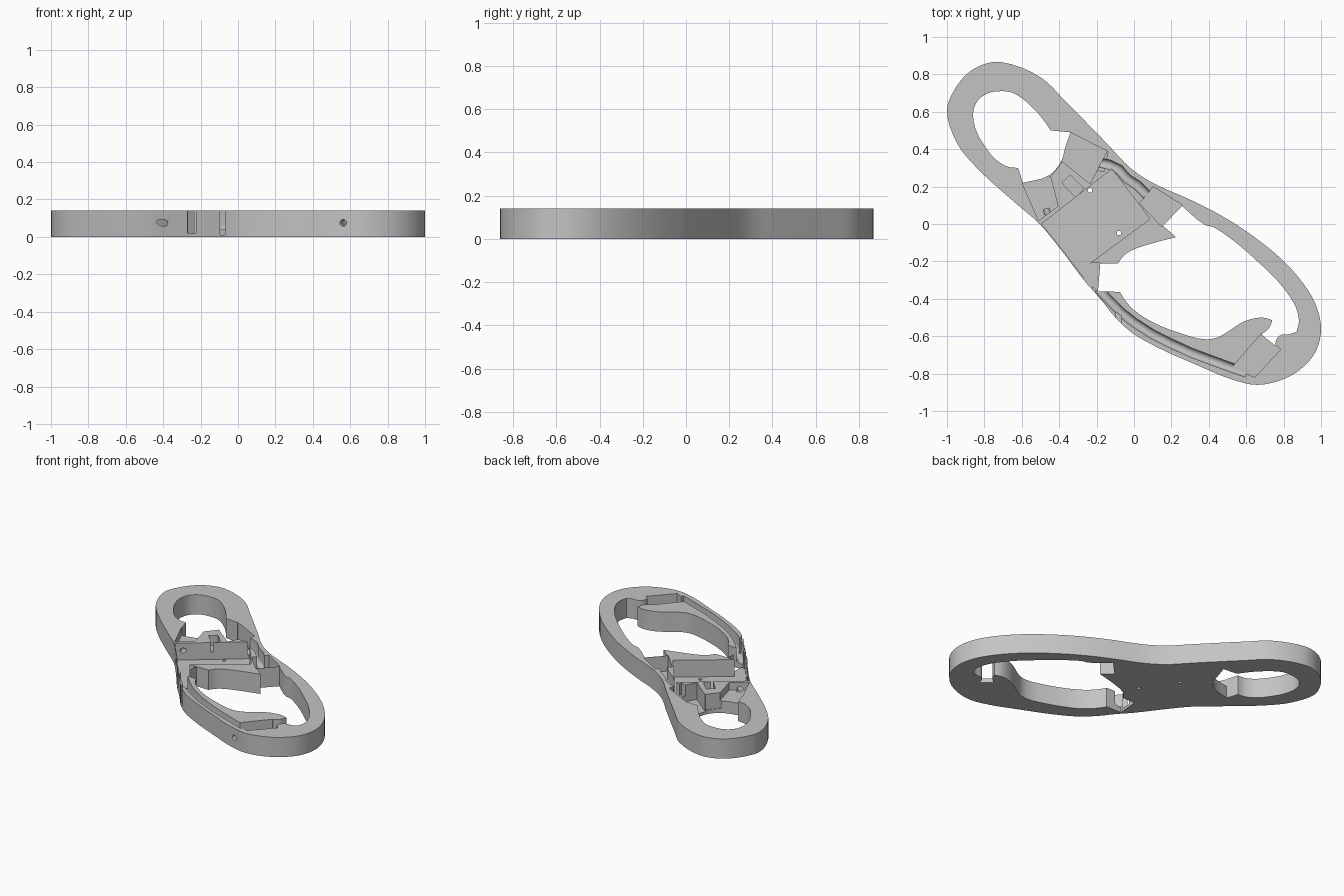
import bpy, bmesh, math
from mathutils import Vector

if "Cube" in bpy.data.objects:
    bpy.data.objects.remove(bpy.data.objects["Cube"])

H = 0.14
grey = bpy.data.materials.new("plain grey")
grey.diffuse_color = (0.55, 0.55, 0.55, 1)
grey.use_nodes = True
grey.node_tree.nodes["Principled BSDF"].inputs["Base Color"].default_value = grey.diffuse_color


def make_object(name, bm):
    bmesh.ops.recalc_face_normals(bm, faces=bm.faces)
    me = bpy.data.meshes.new(name)
    bm.to_mesh(me)
    bm.free()
    ob = bpy.data.objects.new(name, me)
    bpy.context.collection.objects.link(ob)
    return ob


def smooth_loop(pts, n=4, corner=48):
    """Closed curve through the points that keeps sharp corners."""
    pts = [Vector(p) for p in pts]
    k, out = len(pts), []

    def tangent(i, chord):
        a, b = pts[i] - pts[i - 1], pts[(i + 1) % k] - pts[i]
        if math.degrees(a.angle(b)) > corner:
            return chord
        return (a.normalized() + b.normalized()).normalized() * chord.length

    for i in range(k):
        j = (i + 1) % k
        p, q = pts[i], pts[j]
        m0, m1 = tangent(i, q - p), tangent(j, q - p)
        for s in range(n):
            t = s / n
            out.append(p * (2 * t**3 - 3 * t**2 + 1) + m0 * (t**3 - 2 * t**2 + t)
                       + q * (3 * t**2 - 2 * t**3) + m1 * (t**3 - t**2))
    return out


def prism(name, pts, z0, z1):
    bm = bmesh.new()
    face = bm.faces.new([bm.verts.new((p[0], p[1], z0)) for p in pts])
    new = bmesh.ops.extrude_face_region(bm, geom=[face])
    bmesh.ops.translate(bm, vec=(0, 0, z1 - z0),
                        verts=[v for v in new["geom"] if isinstance(v, bmesh.types.BMVert)])
    return make_object(name, bm)


def groove(name, path, r, zc):
    """Round-bottomed channel cutter, open at the top."""
    prof = [(-r, 0.2)] + [(-r * math.cos(a * math.pi / 10), zc - r * math.sin(a * math.pi / 10))
                          for a in range(11)] + [(r, 0.2)]
    bm, rings = bmesh.new(), []
    for i, p in enumerate(path):
        a, b = Vector(path[max(i - 1, 0)]), Vector(path[min(i + 1, len(path) - 1)])
        d = (b - a).normalized()
        rings.append([bm.verts.new((p[0] - d.y * u, p[1] + d.x * u, z)) for u, z in prof])
    for r0, r1 in zip(rings, rings[1:]):
        for j in range(len(prof)):
            k = (j + 1) % len(prof)
            bm.faces.new((r0[j], r0[k], r1[k], r1[j]))
    bm.faces.new(rings[0])
    bm.faces.new(rings[-1])
    return make_object(name, bm)


def drill(name, a, b, r):
    a, b = Vector(a), Vector(b)
    bm = bmesh.new()
    bmesh.ops.create_cone(bm, cap_ends=True, segments=20, radius1=r, radius2=r, depth=(b - a).length)
    ob = make_object(name, bm)
    ob.rotation_euler = (b - a).to_track_quat('Z', 'Y').to_euler()
    ob.location = (a + b) / 2
    return ob


# Outer body
outline = [(-.71, .865), (-.5, .785), (-.37, .66), (-.14, .425), (-.02, .3), (.09, .225), (.3, .13),
           (.43, .065), (.58, -.025), (.78, -.18), (.91, -.325), (.975, -.44), (1, -.56), (.975, -.675),
           (.91, -.76), (.81, -.825), (.66, -.86), (.52, -.83), (.35, -.76), (.13, -.662), (-.01, -.582),
           (-.1, -.5), (-.18, -.4), (-.26, -.31), (-.385, -.145), (-.5, -.005), (-.66, .135), (-.85, .31),
           (-.945, .43), (-1, .61), (-.97, .7), (-.89, .805), (-.8, .855)]
body = prism("frame_body", smooth_loop(outline), 0, H)

# Through openings
small_opening = [(-.71, .71), (-.66, .705), (-.61, .68), (-.53, .61), (-.48, .55), (-.445, .5), (-.34, .49),
                 (-.37, .4), (-.385, .345), (-.45, .262), (-.594, .22), (-.62, .3), (-.67, .305), (-.74, .345),
                 (-.8, .42), (-.84, .49), (-.86, .57), (-.855, .62), (-.835, .66), (-.78, .7)]
large_opening = [(.257, .096), (.38, -.005), (.42, -.015), (.485, -.055), (.57, -.12), (.66, -.2), (.75, -.285),
                 (.82, -.37), (.865, -.445), (.882, -.52), (.87, -.575), (.83, -.59), (.785, -.593), (.76, -.62),
                 (.755, -.65), (.68, -.59), (.72, -.56), (.74, -.515), (.7, -.502), (.65, -.503), (.58, -.525),
                 (.51, -.57), (.45, -.605), (.39, -.617), (.25, -.585), (.09, -.52), (0, -.46), (-.05, -.405),
                 (-.075, -.363), (-.193, -.36), (-.18, -.21), (-.085, -.21), (-.06, -.175), (-.02, -.145),
                 (.085, -.107), (.225, -.07), (.155, -.01)]
cutters = [prism("small_opening_cutter", smooth_loop(small_opening, 3), -.1, .3),
           prism("large_opening_cutter", smooth_loop(large_opening, 3), -.1, .3)]

# Stepped pockets: outline and floor height
pockets = {
    "centre_pocket": ([(-.495, 0), (-.118, .294), (.085, .027), (-.235, -.21), (-.182, -.208), (-.19, -.362),
                       (-.252, -.308), (-.37, -.153)], .02),
    "flange_pocket": ([(-.6, .224), (-.45, .268), (-.406, .096), (-.51, .018)], .085),
    "side_pocket": ([(-.345, .492), (-.144, .39), (-.235, .215), (-.39, .34), (-.375, .4)], .02),
    "block_slot": ([(-.385, .22), (-.34, .262), (-.27, .19), (-.31, .14)], .07),
    "block_slit": ([(-.46, .262), (-.45, .25), (-.385, .33), (-.39, .35)], .03),
    "lever_pocket": ([(.102, .2), (.26, .1), (.15, -.015), (.03, .11)], .03),
    "groove_start_pocket": ([(-.18, .4), (-.14, .385), (-.16, .28), (-.21, .29)], .06),
    "end_pocket": ([(.525, -.765), (.682, -.585), (.785, -.67), (.645, -.82)], .03),
    "side_slot": ([(-.27, -.285), (-.27, -.4), (-.225, -.4), (-.225, -.325)], .021),
    "side_slit": ([(-.095, -.47), (-.095, -.56), (-.07, -.56), (-.07, -.49)], .01),
}
for name, (pts, floor) in pockets.items():
    cutters.append(prism(name + "_cutter", pts, floor, .3))

# Round-bottomed channels
long_path = [(-.19, -.345), (-.15, -.39), (-.065, -.475), (0, -.526), (.095, -.587), (.2, -.64),
             (.31, -.69), (.5, -.76), (.6, -.795)]
short_path = [(-.19, .33), (-.13, .317), (-.08, .292), (-.04, .245), (.02, .205), (.08, .145)]
cutters.append(groove("long_channel_cutter", long_path, .024, .06))
cutters.append(groove("short_channel_cutter", short_path, .025, .06))

# Drilled holes
cutters += [drill("pin_hole_a", (-.235, .18, -.1), (-.235, .18, .06), .012),
            drill("pin_hole_b", (-.08, -.048, -.1), (-.08, -.048, .06), .012),
            drill("screw_hole_a", (-.37, -.22, .068), (-.47, .08, .092), .018),
            drill("screw_hole_b", (.53, -.9, .075), (.62, -.74, .075), .018)]

bpy.context.view_layer.objects.active = body
for c in cutters:
    mod = body.modifiers.new(c.name, 'BOOLEAN')
    mod.operation, mod.solver, mod.object = 'DIFFERENCE', 'EXACT', c
    bpy.ops.object.modifier_apply(modifier=mod.name)
for c in cutters:
    bpy.data.objects.remove(c)

body.data.materials.clear()
body.data.materials.append(grey)
for p in body.data.polygons:
    p.material_index = 0
body.select_set(True)
bpy.ops.object.shade_smooth_by_angle(angle=math.radians(30))
